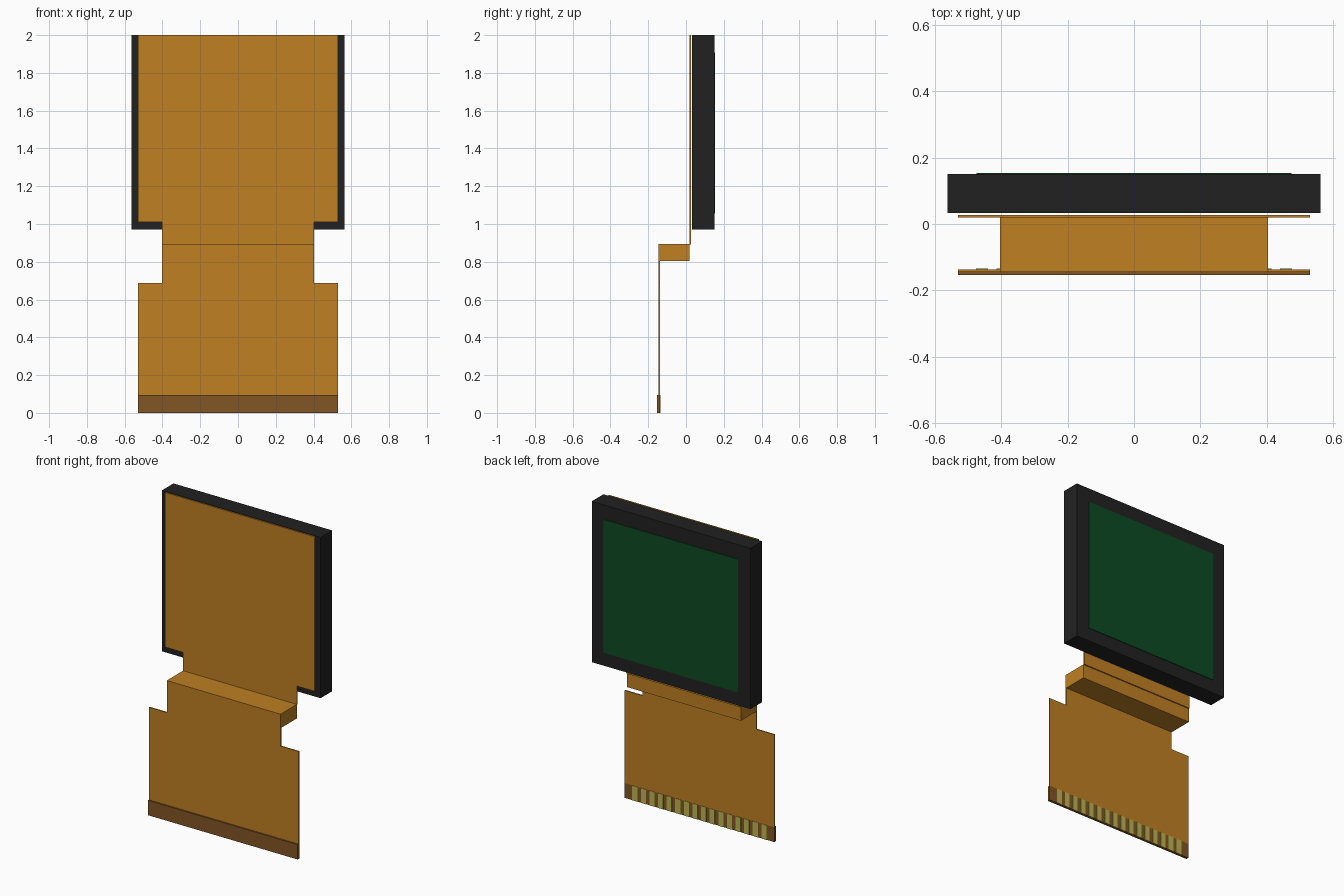
import bpy
import bmesh

cube = bpy.data.objects.get("Cube")
if cube:
    bpy.data.objects.remove(cube, do_unlink=True)


def make_material(name, rgb):
    mat = bpy.data.materials.new(name)
    mat.use_nodes = True
    color = (*rgb, 1.0)
    mat.diffuse_color = color
    bsdf = mat.node_tree.nodes["Principled BSDF"]
    bsdf.inputs["Base Color"].default_value = color
    bsdf.inputs["Roughness"].default_value = 0.6
    return mat


AMBER = make_material("amber film", (0.52, 0.215, 0.016))
BROWN = make_material("brown stiffener", (0.22, 0.092, 0.018))
BLACK = make_material("black plastic", (0.0155, 0.0155, 0.0155))
GREEN = make_material("green glass", (0.0042, 0.07, 0.0176))
GOLD = make_material("pale gold", (0.5, 0.46, 0.08))


def plate(name, outline, y_front, y_back, mat):
    """Extrude an (x, z) outline from y_front to y_back."""
    bm = bmesh.new()
    face = bm.faces.new([bm.verts.new((x, y_front, z)) for x, z in outline])
    side = bmesh.ops.extrude_face_region(bm, geom=[face])
    moved = [v for v in side["geom"] if isinstance(v, bmesh.types.BMVert)]
    bmesh.ops.translate(bm, verts=moved, vec=(0, y_back - y_front, 0))
    bmesh.ops.recalc_face_normals(bm, faces=bm.faces)
    mesh = bpy.data.meshes.new(name)
    bm.to_mesh(mesh)
    bm.free()
    mesh.materials.append(mat)
    obj = bpy.data.objects.new(name, mesh)
    bpy.context.collection.objects.link(obj)
    return obj


def rect(x0, x1, z0, z1):
    return [(x0, z0), (x1, z0), (x1, z1), (x0, z1)]


def tabbed(half, tab_half, z_end, z_shoulder, z_tab):
    """Wide panel from z_end to z_shoulder with a narrower tab out to z_tab."""
    right = [(half, z_end), (half, z_shoulder),
             (tab_half, z_shoulder), (tab_half, z_tab)]
    return right + [(-x, z) for x, z in reversed(right)]


WIDE, NECK = 0.53, 0.403

# Display module
plate("display_housing", rect(-0.5625, 0.5625, 0.97, 2.0), 0.0325, 0.15, BLACK)
plate("display_screen", rect(-0.475, 0.475, 1.055, 1.908), 0.148, 0.154, GREEN)

# Flexible film: upper panel, stepped fold, lower panel
plate("upper_film", tabbed(WIDE, NECK, 2.0, 1.01, 0.892), 0.0195, 0.027, AMBER)
plate("film_fold", rect(-NECK, NECK, 0.803, 0.893), -0.145, 0.0195, AMBER)
plate("lower_film", tabbed(WIDE, NECK, 0.095, 0.688, 0.803), -0.145, -0.137, AMBER)

# Connector edge with a row of contacts
plate("connector_stiffener", rect(-WIDE, WIDE, 0.0, 0.095), -0.154, -0.137, BROWN)
COUNT, PITCH, WIDTH = 16, 0.061, 0.036
for i in range(COUNT):
    x = (i - (COUNT - 1) / 2) * PITCH
    plate(f"contact_{i + 1}", rect(x - WIDTH / 2, x + WIDTH / 2, 0.0, 0.094),
          -0.139, -0.1345, GOLD)
